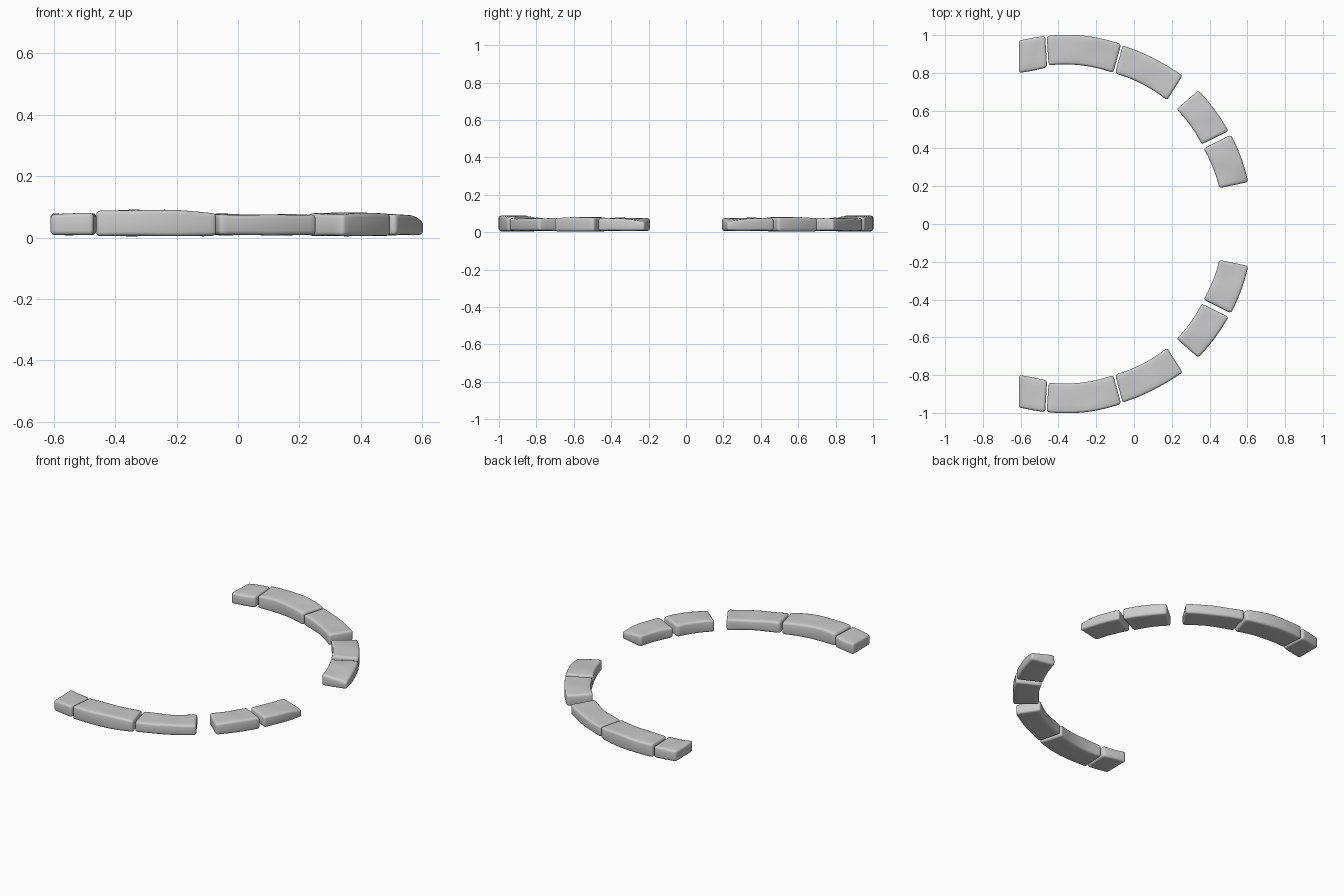
import bpy, bmesh, math
from mathutils import Vector

if "Cube" in bpy.data.objects:
    bpy.data.objects.remove(bpy.data.objects["Cube"])


def quad(p, t):
    # smooth curve through three values at t = 0, 0.5, 1
    a, b, c = p
    return a * (2*t - 1) * (t - 1) + b * 4*t * (1 - t) + c * t * (2*t - 1)


def stone(name, inner, outer, z0, top_in, top_out, n=10, m=4, seed=0.0):
    # curved block: a grid of sections between an inner and an outer edge
    bm = bmesh.new()
    inner = [Vector(p) for p in inner]
    outer = [Vector(p) for p in outer]
    low, high = [], []
    for i in range(n + 1):
        t = i / n
        a, b = quad(inner, t), quad(outer, t)
        za, zb = quad(top_in, t), quad(top_out, t)
        for j in range(m + 1):
            s = j / m
            p = a.lerp(b, s)
            wave = 0.002 * math.sin(9*t + seed) * math.cos(4*s + seed)
            low.append(bm.verts.new((p.x, p.y, z0 - wave * 0.5)))
            high.append(bm.verts.new((p.x, p.y, za + (zb - za) * s + wave)))
    w = m + 1
    for i in range(n):
        for j in range(m):
            k = [i*w + j, i*w + j + 1, (i+1)*w + j + 1, (i+1)*w + j]
            bm.faces.new([high[q] for q in k])
            bm.faces.new([low[q] for q in reversed(k)])
    # side walls around the rim
    rim = [j for j in range(m)] + [i*w + m for i in range(n)]
    rim += [n*w + j for j in range(m, 0, -1)] + [i*w for i in range(n, 0, -1)]
    for q, r in zip(rim, rim[1:] + rim[:1]):
        bm.faces.new((low[q], low[r], high[r], high[q]))
    bmesh.ops.recalc_face_normals(bm, faces=bm.faces)
    me = bpy.data.meshes.new(name)
    bm.to_mesh(me)
    bm.free()
    me.polygons.foreach_set("use_smooth", [True] * len(me.polygons))
    ob = bpy.data.objects.new(name, me)
    bpy.context.collection.objects.link(ob)
    # worn, rounded edges, then the matching stone on the other side
    bev = ob.modifiers.new("rounded_edges", 'BEVEL')
    bev.width, bev.segments = 0.013, 3
    bev.limit_method, bev.angle_limit = 'ANGLE', math.radians(50)
    mir = ob.modifiers.new("mirror", 'MIRROR')
    mir.use_axis = (False, True, False)
    mir.use_mirror_merge = False
    return ob


# back end stone
stone("end_stone", [(-.61, .80), (-.535, .812), (-.46, .83)],
      [(-.61, .97), (-.54, .985), (-.47, .995)],
      .008, (.08, .075, .08), (.074, .079, .08), n=6, seed=1)
# long stones
stone("long_stone_a", [(-.452, .84), (-.28, .84), (-.11, .80)],
      [(-.462, .995), (-.265, .997), (-.068, .952)],
      .005, (.084, .088, .078), (.086, .090, .080), n=14, seed=2)
stone("long_stone_b", [(-.10, .797), (.045, .74), (.175, .655)],
      [(-.06, .945), (.105, .877), (.257, .785)],
      .008, (.077, .075, .075), (.076, .073, .076), n=12, seed=3)
# short stones
stone("short_stone", [(.225, .607), (.30, .52), (.358, .422)],
      [(.34, .707), (.427, .605), (.50, .492)],
      .005, (.078, .081, .079), (.074, .080, .077), seed=4)
stone("front_stone", [(.368, .40), (.417, .30), (.452, .19)],
      [(.513, .472), (.566, .355), (.605, .222)],
      .008, (.075, .077, .076), (.074, .073, .054), seed=5)
